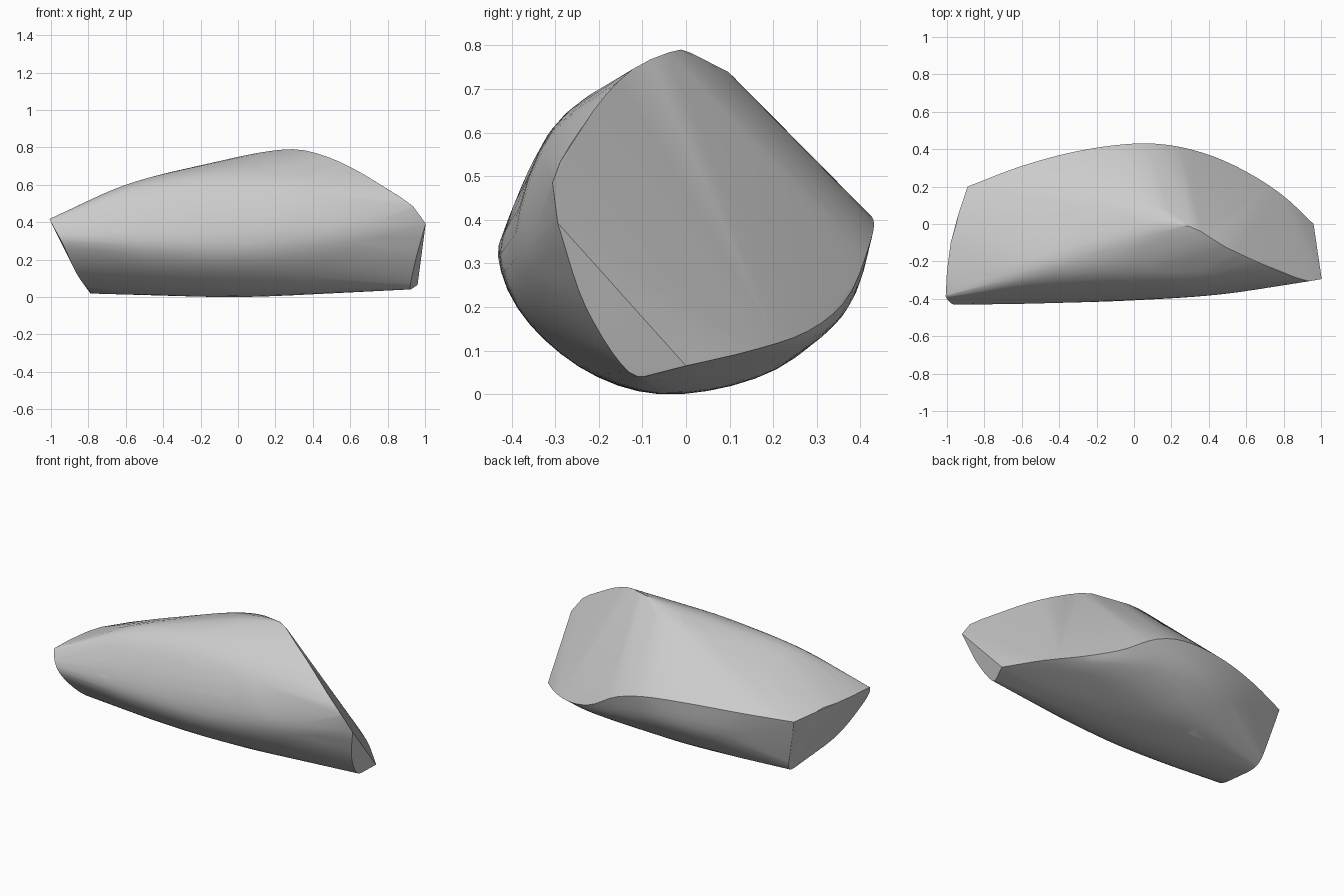
import bpy
import bmesh
import math
from mathutils import Vector

STATIONS = 32   # samples along each rail
STEPS = 5       # samples between neighbouring rails

# Remove the default cube only
default_cube = bpy.data.objects.get("Cube")
if default_cube:
    bpy.data.objects.remove(default_cube, do_unlink=True)


def hermite(a, b, tangent_a, tangent_b, t):
    """Cubic blend between two points with the given end tangents."""
    t2, t3 = t * t, t * t * t
    return (a * (2 * t3 - 3 * t2 + 1) + tangent_a * (t3 - 2 * t2 + t)
            + b * (3 * t2 - 2 * t3) + tangent_b * (t3 - t2))


def neighbour_slope(points, i):
    """Slope per unit x at a rail point, from its neighbours."""
    before = points[max(i - 1, 0)]
    after = points[min(i + 1, len(points) - 1)]
    return (after - before) / (after.x - before.x)


def sample_rail(rail):
    """Evenly spaced points in x along a smooth rail."""
    points = [Vector(p) for p in rail]
    start, end = points[0].x, points[-1].x
    result = []
    for k in range(STATIONS):
        x = start + (end - start) * k / (STATIONS - 1)
        i = 0
        while i < len(points) - 2 and x > points[i + 1].x:
            i += 1
        a, b = points[i], points[i + 1]
        span = b.x - a.x
        result.append(hermite(a, b, neighbour_slope(points, i) * span,
                              neighbour_slope(points, i + 1) * span,
                              (x - a.x) / span))
    return result


def sample_section(points):
    """Smooth cross-section through one station of every rail."""
    last = len(points) - 1
    tangents = [(points[min(i + 1, last)] - points[max(i - 1, 0)]) / 2
                for i in range(last + 1)]
    result = [points[last]]
    for i in range(last):
        for s in range(STEPS):
            result.append(hermite(points[i], points[i + 1],
                                  tangents[i], tangents[i + 1], s / STEPS))
    return result


# Lengthwise rails, in order around the body
top_shoulder = [(-.95, 0, .42), (-.5, .05, .58), (.1, .1, .737),
                (.5, -.14, .73), (.96, -.31, .46), (1, -.29, .38)]
crest = [(-1, -.33, .42), (-.6, -.25, .6), (-.2, -.15, .7), (.27, -.03, .783),
         (.5, -.14, .73), (.8, -.265, .57), (.96, -.31, .46), (1, -.29, .38)]
front_shoulder = [(-1, -.4, .4), (-.5, -.36, .51), (0, -.31, .605),
                  (.5, -.3, .58), (1, -.29, .38)]
front_side = [(-.94, -.425, .29), (-.5, -.423, .28), (0, -.408, .29),
              (.5, -.372, .33), (1, -.29, .38)]
front_bilge = [(-.86, -.28, .12), (-.4, -.29, .1), (0, -.28, .09),
               (.5, -.25, .11), (.95, -.23, .2)]
keel = [(-.79, -.05, .03), (-.4, -.07, .01), (0, -.06, 0),
        (.5, -.08, .02), (.92, -.13, .05)]
back_bilge = [(-.8, .12, .04), (-.4, .18, .05), (0, .21, .06),
              (.5, .18, .08), (.94, -.05, .055)]
back_side = [(-.85, .165, .22), (-.4, .33, .22), (0, .38, .22),
             (.5, .29, .13), (.95, -.02, .06)]
back_rim = [(-.89, .2, .39), (-.6, .31, .41), (-.3, .39, .42), (0, .43, .4),
            (.2, .42, .34), (.4, .37, .22), (.6, .28, .145), (.8, .15, .1),
            (.96, 0, .065)]
# Gently bulged upper edge of the narrow end
end_edge = [(-1, -.25, .42), (-.98, -.1, .42), (-.94, .05, .41)]

rails = [sample_rail(r) for r in (top_shoulder, crest, front_shoulder,
                                  front_side, front_bilge, keel, back_bilge,
                                  back_side, back_rim)]

# Skin the sections with one convex surface
bm = bmesh.new()
for station in zip(*rails):
    for point in sample_section(station):
        bm.verts.new(point)
for point in end_edge:
    bm.verts.new(point)
bmesh.ops.remove_doubles(bm, verts=bm.verts, dist=0.002)
hull = bmesh.ops.convex_hull(bm, input=bm.verts, use_existing_faces=False)
spare = {g for g in hull["geom_interior"] + hull["geom_unused"]
         if isinstance(g, bmesh.types.BMVert)}
bmesh.ops.delete(bm, geom=list(spare), context='VERTS')
bmesh.ops.recalc_face_normals(bm, faces=bm.faces)

# Rest the body on the ground
lowest = min(v.co.z for v in bm.verts)
bmesh.ops.translate(bm, verts=bm.verts, vec=(0, 0, -lowest))

mesh = bpy.data.meshes.new("stone_body")
bm.to_mesh(mesh)
bm.free()
body = bpy.data.objects.new("stone_body", mesh)
bpy.context.collection.objects.link(body)

# Plain grey stone
grey = bpy.data.materials.new("stone_grey")
grey.use_nodes = True
colour = (.6, .6, .6, 1)
grey.diffuse_color = colour
grey.node_tree.nodes["Principled BSDF"].inputs["Base Color"].default_value = colour
mesh.materials.append(grey)

# Smooth the rounded faces and keep the creases
for obj in bpy.context.selected_objects:
    obj.select_set(False)
body.select_set(True)
bpy.context.view_layer.objects.active = body
bpy.ops.object.shade_smooth_by_angle(angle=math.radians(28))
